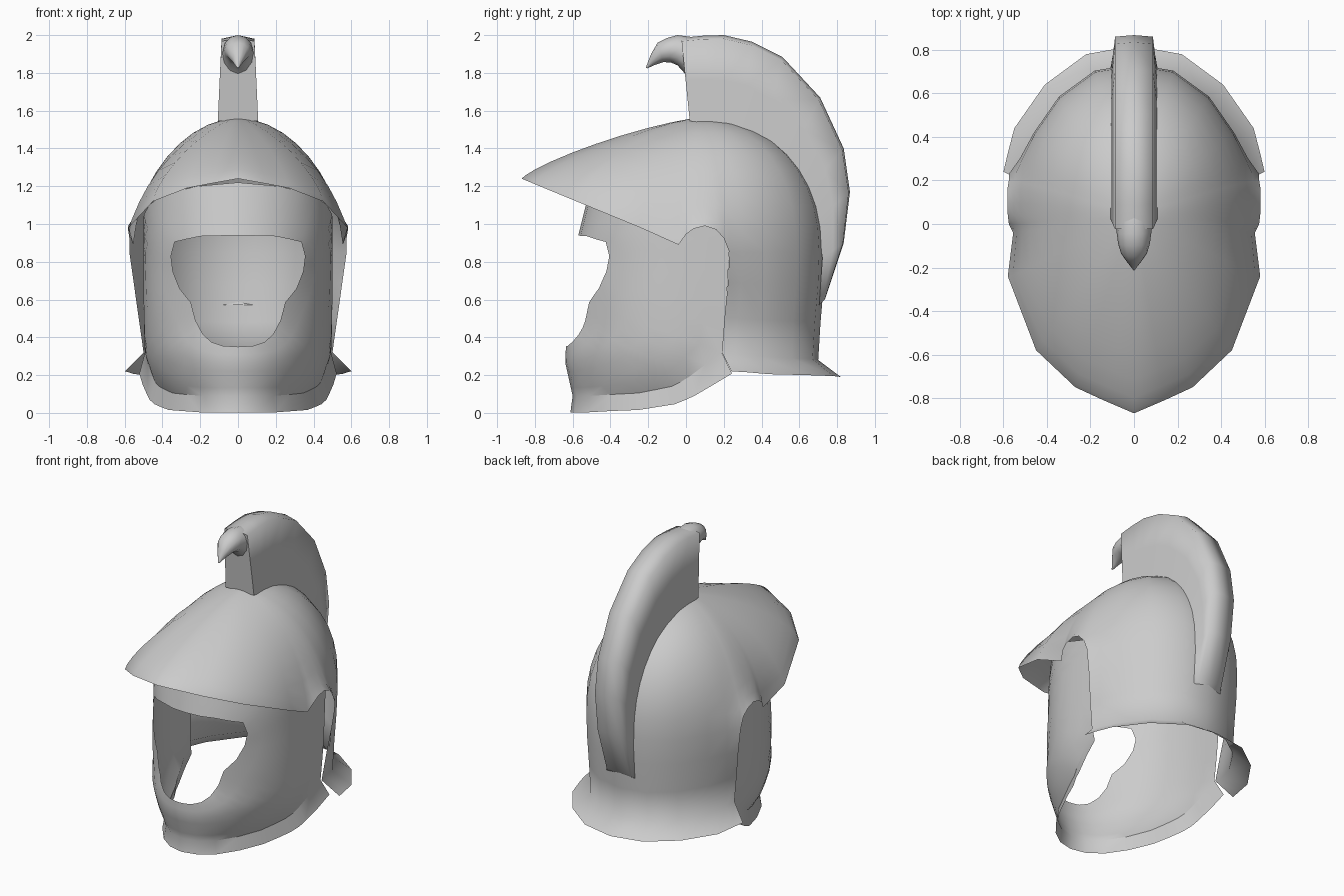
import bpy, bmesh, math
from mathutils import Vector

if "Cube" in bpy.data.objects:
    bpy.data.objects.remove(bpy.data.objects["Cube"])


def interp(table, v):
    """Piecewise linear lookup."""
    if v <= table[0][0]:
        return table[0][1]
    for (a, p), (b, q) in zip(table, table[1:]):
        if v <= b:
            return p + (q - p) * (v - a) / (b - a)
    return table[-1][1]


def add_grid(bm, rows, caps=False):
    """Skin a list of point rows with quads."""
    vs = [[bm.verts.new(p) for p in row] for row in rows]
    for r0, r1 in zip(vs, vs[1:]):
        for i in range(len(r0) - 1):
            bm.faces.new((r0[i], r0[i + 1], r1[i + 1], r1[i]))
    if caps:
        bm.faces.new(vs[0])
        bm.faces.new(vs[-1])


def finish(name, bm, centre, angle=40, mirror=True):
    """Weld, face outward, mirror and smooth."""
    bmesh.ops.remove_doubles(bm, verts=bm.verts, dist=0.0005)
    bmesh.ops.recalc_face_normals(bm, faces=bm.faces)
    c = Vector(centre)
    out = sum(f.normal.dot(f.calc_center_median() - c) * f.calc_area() for f in bm.faces)
    if out < 0:
        bmesh.ops.reverse_faces(bm, faces=bm.faces)
    me = bpy.data.meshes.new(name)
    bm.to_mesh(me)
    bm.free()
    ob = bpy.data.objects.new(name, me)
    bpy.context.collection.objects.link(ob)
    bpy.ops.object.select_all(action='DESELECT')
    ob.select_set(True)
    bpy.context.view_layer.objects.active = ob
    bpy.ops.object.shade_smooth_by_angle(angle=math.radians(angle))
    if mirror:
        m = ob.modifiers.new("mirror", 'MIRROR')
        m.merge_threshold = 0.001
    return ob


# Shell: dome meridians run from the crown to the visor, ear arch and nape
# each entry: rim x, y, z, roundness exponent, then local rim flare in x and z
rim = [(0, -.87, 1.24, 1.25), (.14, -.81, 1.215, 1.27), (.27, -.75, 1.19, 1.31),
       (.45, -.58, 1.12, 1.4), (.55, -.24, .985, 1.6, .03, -.005),
       (.54, -.04, .925, 1.8, .015, -.035), (.54, .0, .915, 1.83, .035, .03),
       (.54, .04, .905, 1.86, .04, .07), (.54, .1, .89, 1.9, .042, .1),
       (.54, .16, .87, 1.93, .042, .1), (.535, .2, .86, 1.95, .04, .065),
       (.53, .23, .85, 1.97, .045, 0), (.515, .3, .85, 2.0, .01, 0), (.46, .42, .85, 2.1),
       (.345, .585, .85, 2.2), (.18, .705, .85, 2.2), (0, .735, .85, 2.2)]
crown = Vector((0, .05, 1.56))
rows = []
N = 10
for x, y, z, n, *flare in rim:
    dx, dz = flare or (0, 0)
    row = []
    for i in range(N + 1):
        t = i / N * math.pi / 2
        a = max(0, math.sin(t)) ** (2 / n)
        h = max(0, math.cos(t)) ** (2 / n)
        k = (i / N) ** 7
        row.append((x * a + dx * k, crown.y + (y - crown.y) * a, z + (crown.z - z) * h + dz * k))
    rows.append(row)
bm = bmesh.new()
add_grid(bm, rows)

# Neck guard wall with flared lower edge, continuing the rear meridians
neck = [(.50, .19, .32), (.49, .26, .31), (.45, .38, .30), (.33, .56, .29), (.18, .67, .285), (0, .70, .28)]
hem = [(.60, .24, .22), (.58, .325, .215), (.55, .44, .205), (.41, .64, .20), (.22, .78, .195), (0, .82, .19)]
wall = []
for row, k, f in zip(rows[11:], neck, hem):
    e, k = Vector(row[-1]), Vector(k)
    wall.append([e, e.lerp(k, .3) + Vector((0, .005, 0)), e.lerp(k, .65), k, f])
add_grid(bm, wall)
finish("helmet_shell", bm, (0, .1, .8), 80)

# Face mask: a ring of strips between the face opening and the outer edge,
# drawn in (angle, height) and wrapped round an elliptical section
depth = [(.0, .58), (.09, .6), (.27, .64), (.36, .635), (.46, .6), (.94, .57), (1.22, .5)]
width = [(.05, .37), (.115, .405), (.16, .44), (.25, .475), (.33, .495), (.6, .5), (1.2, .5)]
keel = [(.25, 1.25), (.5, 1)]


def wrap(a, z):
    w = interp(width, z)
    if a > math.pi / 2:
        return Vector((w, (a - math.pi / 2) * .5, z))
    return Vector((w * math.sin(a), -interp(depth, z) * max(0, math.cos(a)) ** interp(keel, z), z))


opening = [(0, .94), (.2, .935), (.335, .905), (.355, .83), (.345, .75), (.31, .66),
           (.25, .585), (.225, .49), (.185, .415), (.14, .375), (.08, .355), (0, .35)]
edge = [(0, 1.22), (.45, 1.2), (.95, 1.15), (1.5, 1.05), (2.04, .95), (2.0, .6),
        (1.95, .32), (1.6, .19), (1.38, .14), (1.05, .105), (.5, .09), (0, .09)]


def refine(pts):
    out = []
    for p, q in zip(pts, pts[1:]):
        out += [p, ((p[0] + q[0]) / 2, (p[1] + q[1]) / 2)]
    return out + [pts[-1]]


inner = refine([(math.asin(x / interp(width, z)), z) for x, z in opening])
outer = refine(edge)
bm = bmesh.new()
S = 6
add_grid(bm, [[wrap(p[0] + (q[0] - p[0]) * i / S, p[1] + (q[1] - p[1]) * i / S) for i in range(S + 1)]
              for p, q in zip(inner, outer)])
# Flared lip below the mask
rows = []
for a, z in outer[12:]:
    p = wrap(a, z)
    k = min(1, a / 1.9)
    rows.append([p, (p.x * 1.06, p.y * 1.02 + .05 * k ** 3, z - .087 - .025 * k ** 4)])
add_grid(bm, rows)
finish("face_mask", bm, (0, 0, .6), 30)

# Crest: swept arch from crown to nape, given as base and ridge points (y, z)
spine = [((.02, 1.545), (-.025, 1.985)), ((.15, 1.53), (.09, 1.997)), ((.2, 1.52), (.2, 2.0)),
         ((.28, 1.5), (.35, 1.965)), ((.40, 1.44), (.51, 1.885)), ((.54, 1.33), (.71, 1.67)),
         ((.64, 1.18), (.835, 1.40)), ((.69, 1.02), (.868, 1.17)), ((.722, .82), (.835, .9)),
         ((.705, .57), (.735, .60))]
section = [(.107, 0), (.097, .5), (.087, .96), (0, 1)]
full = section + [(-x, h) for x, h in reversed(section[:-1])]
bm = bmesh.new()
add_grid(bm, [[(x, b[0] + (r[0] - b[0]) * h, b[1] + (r[1] - b[1]) * h) for x, h in full]
              for b, r in spine], caps=True)
finish("crest", bm, (0, .3, 1.2), 85, mirror=False)

# Beaked finial at the front of the crest: top (y, z), bottom (y, z), half width
rings = [((.03, 1.99), (0, 1.79), .087), ((-.045, 2.0), (-.045, 1.84), .079),
         ((-.10, 1.985), (-.08, 1.855), .073), ((-.15, 1.96), (-.12, 1.857), .06),
         ((-.185, 1.90), (-.17, 1.84), .03), ((-.213, 1.828), (-.205, 1.824), .004)]
bm = bmesh.new()
rows = []
for t, b, w in rings:
    row = []
    for i in range(13):
        g = i / 12 * math.tau
        m = (1 + math.cos(g)) / 2
        row.append((w * math.sin(g), b[0] + (t[0] - b[0]) * m, b[1] + (t[1] - b[1]) * m))
    rows.append(row)
add_grid(bm, rows)
finish("crest_beak", bm, (0, -.08, 1.91), 50, mirror=False)
